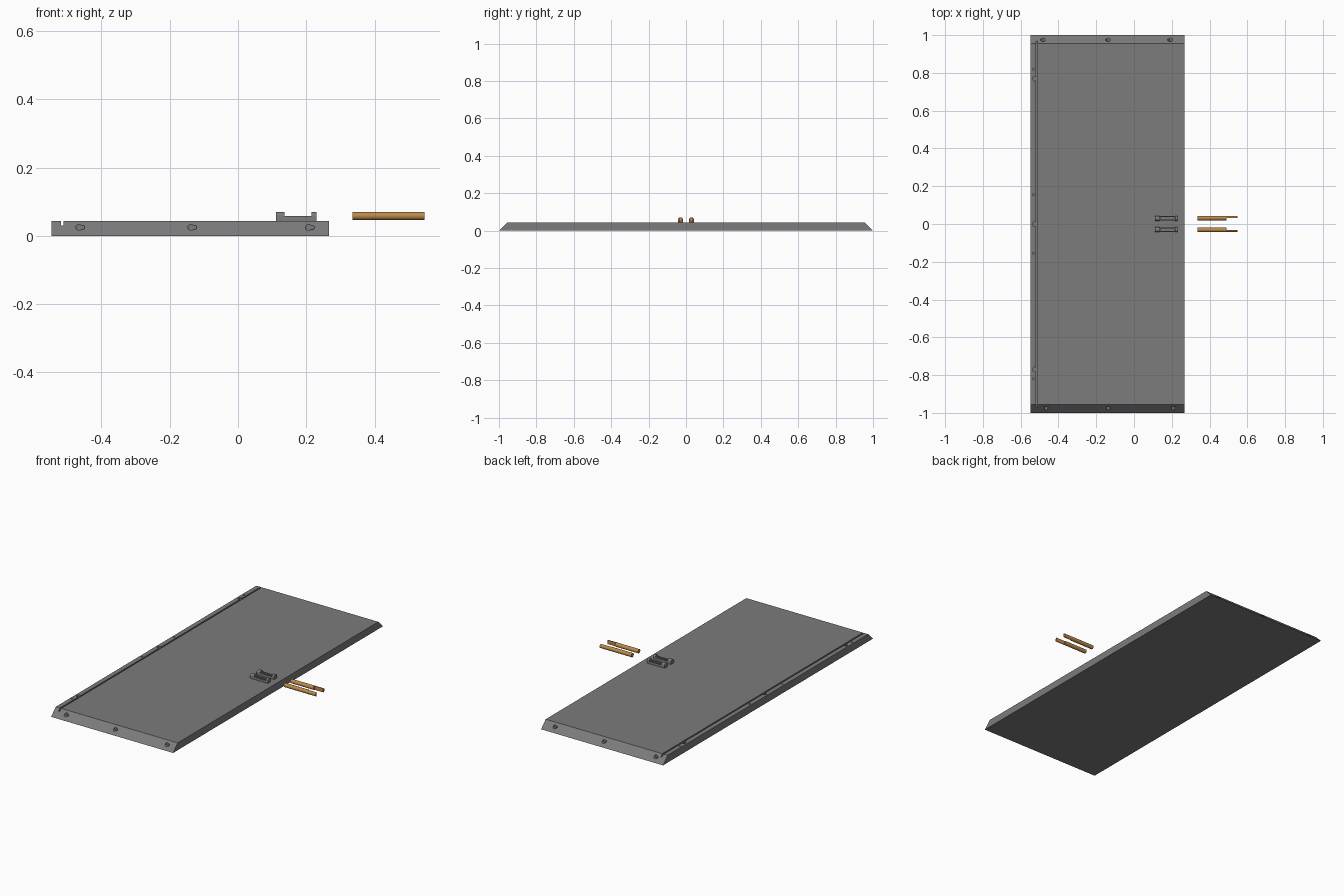
import bpy, bmesh, math
from mathutils import Matrix, Vector

if "Cube" in bpy.data.objects:
    bpy.data.objects.remove(bpy.data.objects["Cube"])

CX = -0.136  # middle of the keyhole pattern in x


def material(name, r, g, b):
    m = bpy.data.materials.new(name)
    m.diffuse_color = (r, g, b, 1)
    m.use_nodes = True
    m.node_tree.nodes["Principled BSDF"].inputs["Base Color"].default_value = m.diffuse_color
    return m


dark = material("dark_grey", 0.2, 0.2, 0.2)
brass = material("brass", 0.5, 0.25, 0.07)


def make(name, bm):
    bmesh.ops.recalc_face_normals(bm, faces=bm.faces)
    me = bpy.data.meshes.new(name)
    bm.to_mesh(me)
    bm.free()
    ob = bpy.data.objects.new(name, me)
    bpy.context.collection.objects.link(ob)
    return ob


def box(name, x0, x1, y0, y1, z0, z1):
    bm = bmesh.new()
    m = Matrix.Translation(((x0 + x1) / 2, (y0 + y1) / 2, (z0 + z1) / 2))
    bmesh.ops.create_cube(bm, size=1, matrix=m @ Matrix.Diagonal((x1 - x0, y1 - y0, z1 - z0, 1)))
    return make(name, bm)


def cyl(name, centre, axis, r, depth, seg=20):
    bm = bmesh.new()
    rot = Vector(axis).to_track_quat('Z', 'Y').to_matrix().to_4x4()
    bmesh.ops.create_cone(bm, cap_ends=True, segments=seg, radius1=r, radius2=r, depth=depth,
                          matrix=Matrix.Translation(centre) @ rot)
    return make(name, bm)


def extrude_x(name, yz, x0, x1):
    """Closed solid from a y-z profile."""
    bm = bmesh.new()
    a, b = ([bm.verts.new((x, y, z)) for y, z in yz] for x in (x0, x1))
    bm.faces.new(a)
    bm.faces.new(b)
    for i in range(len(yz)):
        j = (i + 1) % len(yz)
        bm.faces.new((a[i], a[j], b[j], b[i]))
    return make(name, bm)


def cut(target, cutter):
    bpy.context.view_layer.objects.active = target
    mod = target.modifiers.new("cut", 'BOOLEAN')
    mod.operation, mod.solver, mod.object = 'DIFFERENCE', 'EXACT', cutter
    bpy.ops.object.modifier_apply(modifier=mod.name)
    bpy.data.objects.remove(cutter)


def finish(ob, mat, smooth=True):
    ob.data.materials.clear()
    ob.data.materials.append(mat)
    if smooth:
        bpy.ops.object.select_all(action='DESELECT')
        ob.select_set(True)
        bpy.context.view_layer.objects.active = ob
        bpy.ops.object.shade_smooth_by_angle()


# Slab with sloped ends
X0, X1, T = -0.547, 0.267, 0.044
slab = extrude_x("slab", [(-1, 0), (1, 0), (1 - T, T), (-1 + T, T)], X0, X1)

# Long groove near the rear edge, with finger cuts and small holes
cut(slab, box("cutter", -0.519, -0.511, -1.1, 1.1, 0.030, 0.1))
for y in (-0.77, 0, 0.77):
    cut(slab, cyl("cutter", (-0.524, y, 0.045), (0, 0, 1), 0.012, 0.02))
for y in (-0.82, -0.155, 0.155, 0.82):
    cut(slab, cyl("cutter", (-0.533, y, 0.045), (0, 0, 1), 0.005, 0.02, 12))

# Level keyhole slots in both sloped ends, the far end turned by 180 degrees
for s in (-1, 1):
    for x in (-0.466, -0.138, 0.207):
        for dx, r in ((0, 0.009), (0.011, 0.006)):
            px = CX - s * (x + dx - CX)
            cut(slab, cyl("cutter", (px, s * 0.98, 0.025), (0, 1, 0), r, 0.03))
finish(slab, dark, False)

# Holders: bullet-shaped blocks with a lowered, channelled middle
for s, side in ((1, "left"), (-1, "right")):
    yc, zc, w = s * 0.03, 0.058, 0.0135
    arch = [math.pi * i / 12 for i in range(13)]
    pts = [(yc - w, T - 0.001)]
    pts += [(yc - w * math.cos(a), zc + 0.0125 * math.sin(a)) for a in arch]
    pts += [(yc + w, T - 0.001)]
    holder = extrude_x("holder_" + side, pts, 0.112, 0.230)
    cut(holder, box("cutter", 0.136, 0.216, yc - 0.05, yc + 0.05, 0.058, 0.1))
    cut(holder, box("cutter", 0.141, 0.211, yc - 0.006, yc + 0.006, 0.050, 0.1))
    finish(holder, dark)

# Brass pins, cut to a half round at the tip
for s, side in ((1, "left"), (-1, "right")):
    yc = s * 0.031
    pin = cyl("pin_" + side, (0.441, yc, 0.0585), (1, 0, 0), 0.012, 0.212, 24)
    ys = sorted((yc, yc - s * 0.03))
    cut(pin, box("cutter", 0.489, 0.6, ys[0], ys[1], 0, 0.1))
    finish(pin, brass)
